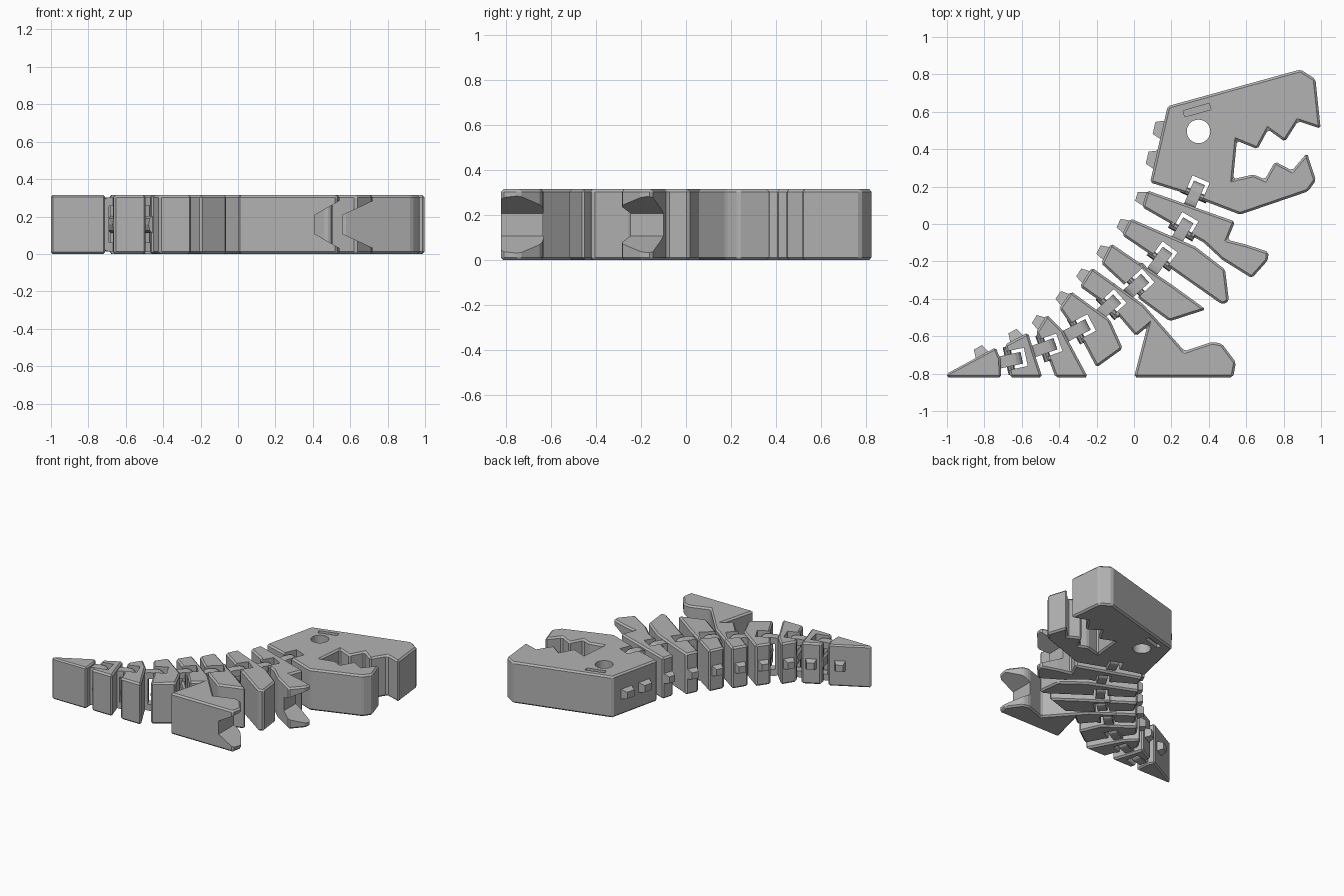
import bpy, bmesh, math
from mathutils import Vector, Matrix

cube = bpy.data.objects.get("Cube")
if cube:
    bpy.data.objects.remove(cube, do_unlink=True)

H = 0.315
MID = H / 2
grey = bpy.data.materials.new("plain grey")
grey.use_nodes = True
grey.diffuse_color = (0.45, 0.45, 0.45, 1)
grey.node_tree.nodes["Principled BSDF"].inputs["Base Color"].default_value = (0.45, 0.45, 0.45, 1)


def prism(name, pts, lo, hi, matrix=None, top_scale=1.0):
    """Extrude a plan outline from lo to hi, optionally tapering it."""
    bm = bmesh.new()
    base = [bm.verts.new((x, y, lo)) for x, y in pts]
    top = [bm.verts.new((x * top_scale, y * top_scale, hi)) for x, y in pts]
    bm.faces.new(base)
    bm.faces.new(top)
    for i in range(len(pts)):
        j = (i + 1) % len(pts)
        bm.faces.new((base[i], base[j], top[j], top[i]))
    bmesh.ops.recalc_face_normals(bm, faces=bm.faces[:])
    if matrix:
        bm.transform(matrix)
    mesh = bpy.data.meshes.new(name)
    bm.to_mesh(mesh)
    bm.free()
    mesh.materials.append(grey)
    ob = bpy.data.objects.new(name, mesh)
    bpy.context.collection.objects.link(ob)
    return ob


def rect(x0, x1, y0, y1):
    return [(x0, y0), (x1, y0), (x1, y1), (x0, y1)]


def bake(ob):
    bpy.context.view_layer.update()
    graph = bpy.context.evaluated_depsgraph_get()
    mesh = bpy.data.meshes.new_from_object(ob.evaluated_get(graph))
    ob.modifiers.clear()
    ob.data = mesh


def bevel(ob, width=0.012):
    mod = ob.modifiers.new("chamfer", "BEVEL")
    mod.width = width
    mod.segments = 1
    mod.limit_method = "ANGLE"
    mod.angle_limit = math.radians(25)
    bake(ob)


def boolean(ob, tool, operation="DIFFERENCE"):
    mod = ob.modifiers.new("cut", "BOOLEAN")
    mod.operation = operation
    mod.solver = "EXACT"
    mod.object = tool
    tool.hide_render = True
    bake(ob)
    bpy.data.objects.remove(tool, do_unlink=True)


def joint_frame(joint):
    """Local x runs down the link, y across it, origin at the upper end."""
    a, b = Vector(joint[0]), Vector(joint[1])
    d = b - a
    return Matrix.Translation((a.x, a.y, 0)) @ Matrix.Rotation(math.atan2(d.y, d.x), 4, "Z"), d.length


# plan outlines, head to tail; each body outline starts with its back edge
head = [(.086, .222), (.18, .63), (.89, .826), (.97, .775), (.998, .51), (.877, .55),
        (.807, .44), (.717, .505), (.66, .4), (.55, .445), (.53, .24), (.64, .265),
        (.7, .238), (.754, .334), (.845, .286), (.925, .38), (.973, .233), (.93, .174),
        (.567, .05), (.41, .11), (.27, .165)]
neck = [(.043, .09), (.07, .18), (.54, .013), (.5, -.085), (.6, -.11), (.72, -.15),
        (.715, -.195), (.63, -.29), (.47, -.19), (.374, -.1)]
chest = [(-.064, -.06), (-.02, .03), (.326, -.12), (.487, -.243), (.508, -.415),
         (.47, -.43), (.19, -.233)]
belly = [(-.176, -.21), (-.123, -.104), (.2, -.323), (.385, -.457), (.19, -.52), (.04, -.41)]
hips = [(-.29, -.334), (-.225, -.233), (.05, -.43), (.27, -.68), (.417, -.63), (.47, -.64),
        (.545, -.74), (.53, -.82), (0, -.82), (.07, -.55), (.01, -.6), (-.1, -.47)]
tail_base = [(-.4, -.45), (-.337, -.36), (-.13, -.51), (-.06, -.666), (-.2, -.767), (-.27, -.634)]
tail_upper = [(-.524, -.58), (-.465, -.484), (-.38, -.57), (-.246, -.82), (-.42, -.82), (-.46, -.71)]
tail_lower = [(-.69, -.645), (-.567, -.58), (-.53, -.7), (-.49, -.82), (-.663, -.82)]
tail_tip = [(-1, -.8), (-.74, -.66), (-.715, -.72), (-.71, -.82), (-1, -.82)]

names = ["head", "neck", "chest", "belly", "hips", "tail_base", "tail_upper", "tail_lower", "tail_tip"]
outlines = [head, neck, chest, belly, hips, tail_base, tail_upper, tail_lower, tail_tip]
joints = [((.35, .22), (.29, .08)), ((.29, .02), (.215, -.11)), ((.18, -.14), (.085, -.27)),
          ((.06, -.29), (-.04, -.38)), ((-.09, -.4), (-.2, -.5)), ((-.246, -.537), (-.385, -.61)),
          ((-.42, -.64), (-.56, -.69)), ((-.6, -.715), (-.74, -.745))]

parts = {}
for i, (name, outline) in enumerate(zip(names, outlines)):
    part = prism(name, outline, 0, H)
    bevel(part)
    # clearance for the socket above
    if i > 1:
        frame, _ = joint_frame(joints[i - 1])
        boolean(part, prism("clearance_cutter", rect(-.06, .085, -.1, .1), -.1, H + .1, frame))
    # socket walls and link slot at the lower end
    if i < len(joints):
        frame, _ = joint_frame(joints[i])
        if i:
            walls = prism("socket_walls", rect(-.045, .07, -.08, .08), .001, H - .001, frame)
            bevel(walls, .01)
            boolean(part, walls, "UNION")
        boolean(part, prism("slot_cutter", rect(-.022, .2 if i == 0 else .12, -.05, .05), -.1, H + .1, frame))
    parts[name] = part

# loop links and the pins they turn on
upright = Matrix.Rotation(math.pi / 2, 4, "X")
for i, joint in enumerate(joints):
    frame, length = joint_frame(joint)
    r, lo, hi = .05, .012, H - .012
    profile = []
    for cx, cz, start in ((length - r, hi - r, 0), (r, hi - r, 90), (r, lo + r, 180), (length - r, lo + r, 270)):
        for k in range(5):
            a = math.radians(start + k * 22.5)
            profile.append((cx + r * math.cos(a), cz + r * math.sin(a)))
    link = prism(f"link_{i + 1}", profile, -.032, .032, frame @ upright)
    hole = prism("hole_cutter", rect(.045, length - .045, .06, H - .06), -.1, .1, frame @ upright)
    boolean(link, hole)
    pin = [(.068 + .02 * math.cos(k * math.pi / 4), MID + .045 * math.sin(k * math.pi / 4)) for k in range(8)]
    prism(f"pin_{i + 1}", pin, -.075, .075, frame @ upright)

# eye hole and brow recesses
eye = [(.345 + .063 * math.cos(k * math.pi / 16), .495 + .063 * math.sin(k * math.pi / 16)) for k in range(32)]
boolean(parts["head"], prism("eye_cutter", eye, -.1, H + .1))
brow = [(.262, .605), (.402, .645), (.412, .612), (.272, .573)]
for lo, hi in ((-.1, .03), (H - .03, H + .1)):
    boolean(parts["head"], prism("brow_cutter", brow, lo, hi))


# flared notches that split the hands and the toes
def notch(part, x0, x1, y0, y1, narrow, wide):
    slope = (wide - narrow) / (x1 - x0)
    end = x1 + .05
    w = wide + slope * .05
    profile = [(x0, MID - narrow), (end, MID - w), (end, MID + w), (x0, MID + narrow)]
    boolean(part, prism("notch_cutter", profile, -y1, -y0, upright))


notch(parts["neck"], .56, .72, -.4, -.05, .05, .125)
notch(parts["hips"], .41, .54, -.9, -.6, .05, .125)


# back plates along the spine
def back_plate(name, a, b, t, size=.05):
    a, b = Vector(a), Vector(b)
    along = (b - a).normalized()
    out = Vector((-along.y, along.x))
    p = a.lerp(b, t) - out * .015
    m = Matrix(((along.x, 0, out.x, p.x), (along.y, 0, out.y, p.y), (0, 1, 0, MID), (0, 0, 0, 1)))
    prism(name, rect(-size, size, -.042, .042), 0, .06, m, .6)


back_plate("head_plate_1", head[0], head[1], .3, .055)
back_plate("head_plate_2", head[0], head[1], .69, .055)
for name, outline in zip(names[1:-1], outlines[1:-1]):
    back_plate(name + "_plate", outline[0], outline[1], .5, .042)
back_plate("tail_tip_plate", tail_tip[0], tail_tip[1], .72, .042)
